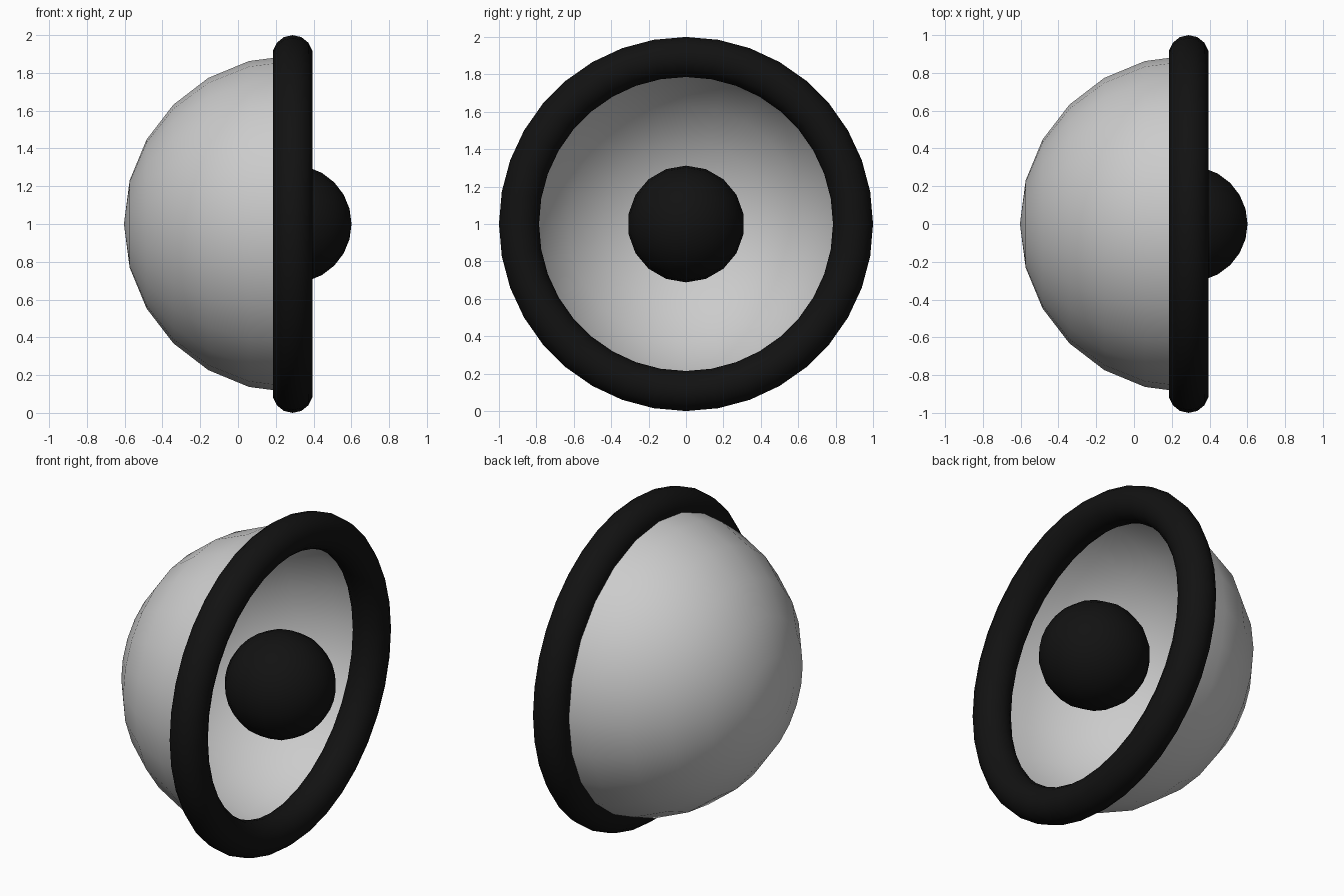
import bpy, bmesh
from math import sin, cos, pi
from mathutils import Vector

if "Cube" in bpy.data.objects:
    bpy.data.objects.remove(bpy.data.objects["Cube"])

R = 0.893                        # bowl radius, also ring centre-line radius
TUBE = 1.0 - R                   # ring tube radius
KNOB = 0.312                     # ball radius
CENTRE = Vector((0.289, 0, 1))   # shared centre of all parts

black = bpy.data.materials.new("black")
black.diffuse_color = (0.006, 0.006, 0.006, 1)
black.use_nodes = True
black.node_tree.nodes["Principled BSDF"].inputs["Base Color"].default_value = black.diffuse_color


def arc(radius, start, end, steps, offset=0.0):
    """Profile points (along axis, distance from axis)."""
    angles = [start + (end - start) * i / steps for i in range(steps + 1)]
    return [(radius * cos(a), offset + radius * sin(a)) for a in angles]


def lathe(name, profile, sides, material=None):
    """Revolve a profile about the x axis, starting at the top (+z)."""
    bm = bmesh.new()
    loops = []
    for i in range(sides):
        a = 2 * pi * i / sides
        loops.append([bm.verts.new((x, r * sin(a), r * cos(a))) for x, r in profile])
    for i in range(sides):
        p, q = loops[i], loops[(i + 1) % sides]
        for j in range(len(profile) - 1):
            bm.faces.new((p[j], p[j + 1], q[j + 1], q[j]))
    bmesh.ops.remove_doubles(bm, verts=bm.verts, dist=1e-5)
    bmesh.ops.dissolve_degenerate(bm, edges=bm.edges, dist=1e-6)
    bmesh.ops.recalc_face_normals(bm, faces=bm.faces)
    # open shells: make sure normals face away from the centre
    if name == "bowl" and sum(f.normal.dot(f.calc_center_median()) for f in bm.faces) < 0:
        bmesh.ops.reverse_faces(bm, faces=bm.faces)
    for f in bm.faces:
        f.smooth = True
    mesh = bpy.data.meshes.new(name)
    bm.to_mesh(mesh)
    bm.free()
    if material:
        mesh.materials.append(material)
    ob = bpy.data.objects.new(name, mesh)
    ob.location = CENTRE
    bpy.context.collection.objects.link(ob)
    return ob


# Thin half-sphere bowl, open towards +x
lathe("bowl", arc(R, pi / 2, pi, 6), 24)

# Round ring covering the rim of the bowl
lathe("rim_ring", arc(TUBE, pi / 2, pi / 2 + 2 * pi, 14, R), 36, black)

# Ball floating in the middle of the opening
lathe("centre_ball", arc(KNOB, 0, pi, 12), 18, black)
